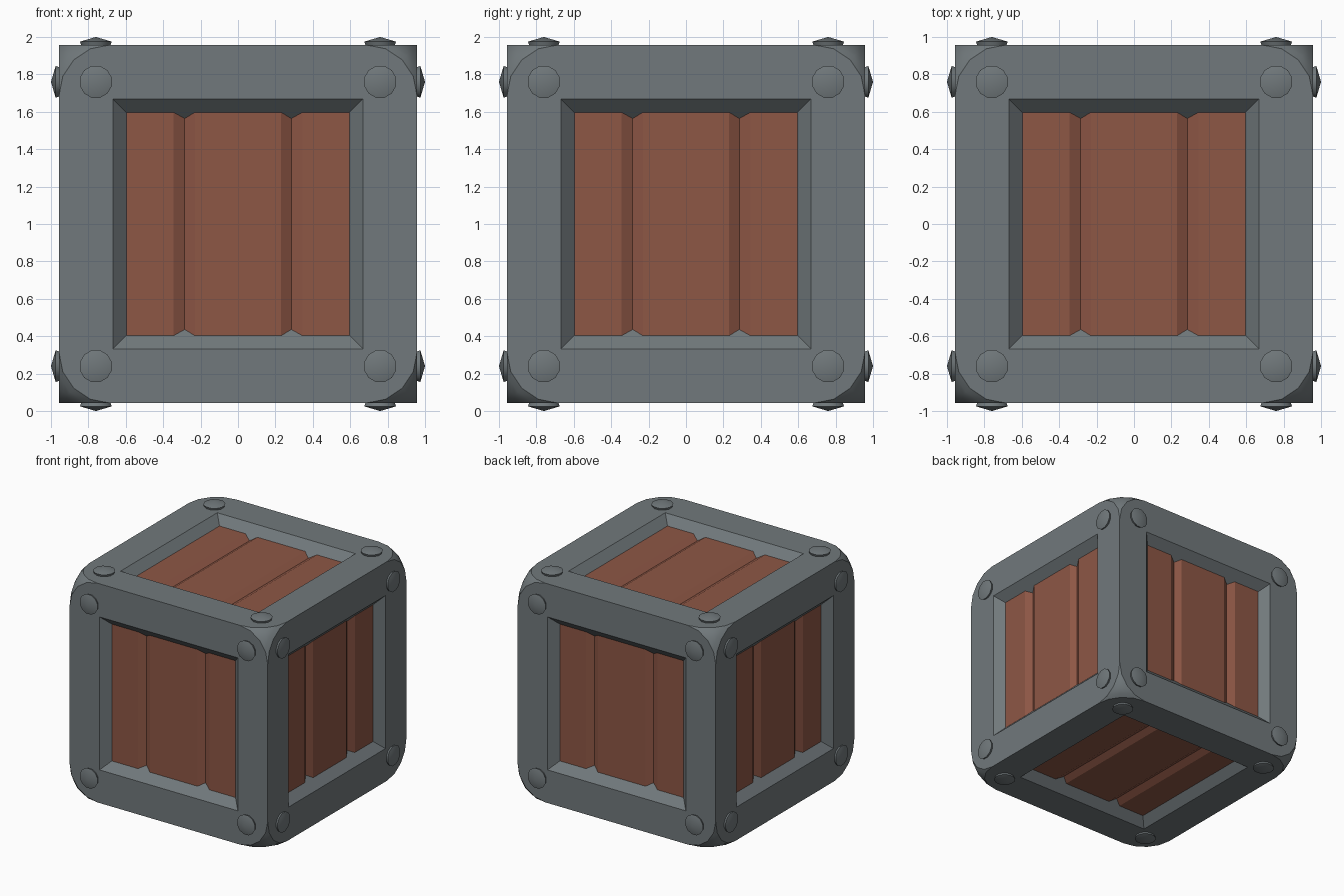
import bpy, bmesh
from math import pi, cos, sin
from mathutils import Matrix, Vector

if "Cube" in bpy.data.objects:
    bpy.data.objects.remove(bpy.data.objects["Cube"])

H = 0.957            # half size of the frame cube
CENTRE = Vector((0, 0, 1.0))

# Each side: outward normal and plank direction
SIDES = [((0, -1, 0), (0, 0, 1)), ((0, 1, 0), (0, 0, 1)),
         ((1, 0, 0), (0, 0, 1)), ((-1, 0, 0), (0, 0, 1)),
         ((0, 0, 1), (0, 1, 0)), ((0, 0, -1), (0, 1, 0))]


def side_matrix(normal, along):
    n, g = Vector(normal), Vector(along)
    return Matrix((g.cross(n), g, n)).transposed()


def make_object(name, bm, mat=None):
    bmesh.ops.recalc_face_normals(bm, faces=bm.faces[:])
    me = bpy.data.meshes.new(name)
    bm.to_mesh(me)
    bm.free()
    ob = bpy.data.objects.new(name, me)
    bpy.context.collection.objects.link(ob)
    ob.location = CENTRE
    if mat:
        me.materials.append(mat)
    return ob


def add_rings(bm, rings):
    """Join equal-length rings of points with quads."""
    vs = [[bm.verts.new(p) for p in r] for r in rings]
    n = len(vs[0])
    for a, b in zip(vs, vs[1:]):
        for i in range(n):
            bm.faces.new((a[i], a[(i + 1) % n], b[(i + 1) % n], b[i]))
    return vs


def smooth(ob, angle):
    bpy.ops.object.select_all(action='DESELECT')
    ob.select_set(True)
    bpy.context.view_layer.objects.active = ob
    bpy.ops.object.shade_smooth_by_angle(angle=angle)


wood = bpy.data.materials.new("wood")
wood.diffuse_color = (0.27, 0.095, 0.06, 1)
wood.use_nodes = True
wood.node_tree.nodes["Principled BSDF"].inputs["Base Color"].default_value = wood.diffuse_color
metal = bpy.data.materials.new("metal")
metal.diffuse_color = (0.165, 0.19, 0.2, 1)
metal.use_nodes = True
metal.node_tree.nodes["Principled BSDF"].inputs["Base Color"].default_value = metal.diffuse_color

# Frame: cube with rounded corners
bm = bmesh.new()
bmesh.ops.create_cube(bm, size=2 * H)
bmesh.ops.bevel(bm, geom=bm.verts[:], offset=0.27, offset_type='OFFSET',
                segments=4, profile=0.5, affect='VERTICES')
frame = make_object("frame", bm, metal)

# Tapered window cutters
bm = bmesh.new()
FLOOR = 0.845
for s in SIDES:
    m = side_matrix(*s)
    rings = []
    for z in (FLOOR, 1.0):
        h = 0.668 - (H - z) * 1.01
        rings.append([m @ Vector((x * h, y * h, z))
                      for x, y in ((-1, -1), (1, -1), (1, 1), (-1, 1))])
    low, high = add_rings(bm, rings)
    bm.faces.new(low[::-1])
    bm.faces.new(high)
cutter = make_object("window_cutter", bm)

mod = frame.modifiers.new("windows", 'BOOLEAN')
mod.operation = 'DIFFERENCE'
mod.solver = 'EXACT'
mod.object = cutter
bpy.context.view_layer.objects.active = frame
bpy.ops.object.modifier_apply(modifier=mod.name)
bpy.data.objects.remove(cutter)

# Open the hidden window floors
bm = bmesh.new()
bm.from_mesh(frame.data)
hidden = [f for f in bm.faces
          if all(abs(max(map(abs, v.co)) - FLOOR) < 0.002 for v in f.verts)]
bmesh.ops.delete(bm, geom=hidden, context='FACES')
bm.to_mesh(frame.data)
bm.free()
smooth(frame, pi / 6)

# Planks: grooved panel behind each window
TOP, DEEP = 0.887, 0.854
profile = [(-0.605, TOP), (-0.345, TOP), (-0.285, DEEP), (-0.23, TOP),
           (0.23, TOP), (0.285, DEEP), (0.345, TOP), (0.605, TOP)]
for s, name in zip(SIDES, ("front", "back", "right", "left", "top", "bottom")):
    m = side_matrix(*s)
    bm = bmesh.new()
    a, b = [[bm.verts.new(m @ Vector((x, y, z))) for x, z in profile]
            for y in (-0.605, 0.605)]
    for i in range(len(profile) - 1):
        bm.faces.new((a[i], a[i + 1], b[i + 1], b[i]))
    ob = make_object(name + "_planks", bm, wood)
    if ob.data.polygons[0].normal.dot(Vector(s[0])) < 0:
        ob.data.flip_normals()

# Rivets: four low domes per side
bm = bmesh.new()
for s in SIDES:
    m = side_matrix(*s)
    for cx in (-0.76, 0.76):
        for cy in (-0.76, 0.76):
            rings = [[m @ Vector((cx + r * cos((i + .5) * pi / 6),
                                  cy + r * sin((i + .5) * pi / 6), z))
                      for i in range(12)]
                     for r, z in ((0.078, 0.945), (0.088, 0.975))]
            rim = add_rings(bm, rings)[-1]
            tip = bm.verts.new(m @ Vector((cx, cy, 1.0)))
            for i in range(12):
                bm.faces.new((rim[i], rim[(i + 1) % 12], tip))
rivets = make_object("rivets", bm, metal)
for p, s in ((p, None) for p in rivets.data.polygons):
    p.use_smooth = False
smooth(rivets, pi / 5)
